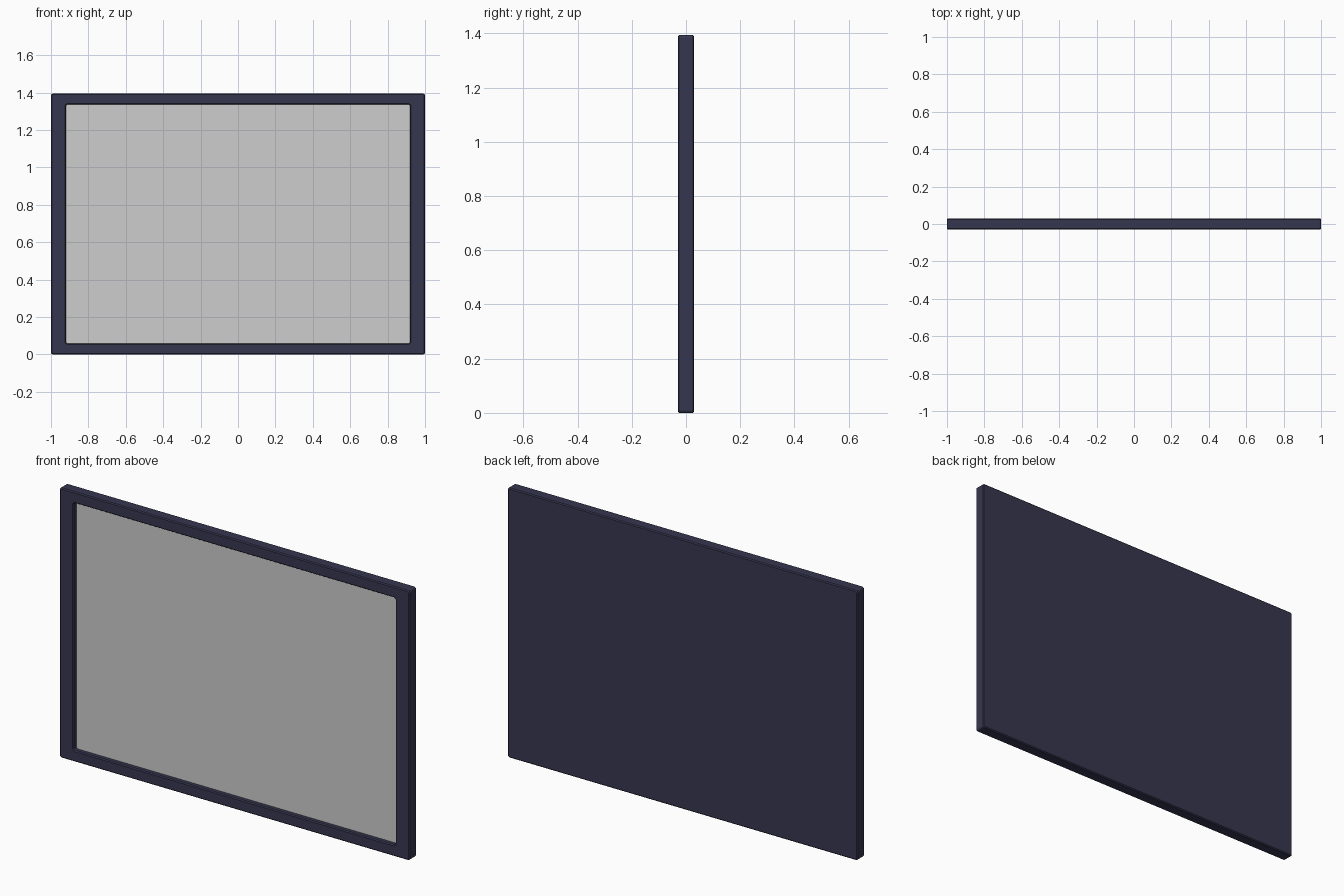
import bpy, bmesh, math

if "Cube" in bpy.data.objects:
    bpy.data.objects.remove(bpy.data.objects["Cube"])

W, H, D = 1.0, 0.697, 0.03      # half width, half height, half depth
OW, OH = 0.925, 0.644           # half size of the front opening
SCREEN_Y = -0.006
SEG = 3


def material(name, rgb):
    m = bpy.data.materials.new(name)
    m.diffuse_color = (*rgb, 1)
    m.use_nodes = True
    m.node_tree.nodes["Principled BSDF"].inputs["Base Color"].default_value = m.diffuse_color
    return m


def ring(bm, w, h, r, y):
    """Rounded rectangle loop facing the front."""
    verts = []
    for sx, sz, start in ((1, 1, 0), (-1, 1, 90), (-1, -1, 180), (1, -1, 270)):
        for i in range(SEG + 1):
            a = math.radians(start + 90 * i / SEG)
            verts.append(bm.verts.new((sx * (w - r) + r * math.cos(a), y,
                                       H + sz * (h - r) + r * math.sin(a))))
    return verts


def build(name, rings, mat, cap_start, cap_end):
    bm = bmesh.new()
    loops = [ring(bm, *r) for r in rings]
    for a, b in zip(loops, loops[1:]):
        n = len(a)
        for i in range(n):
            j = (i + 1) % n
            bm.faces.new((a[i], a[j], b[j], b[i]))
    if cap_start:
        bm.faces.new(loops[0][::-1])
    if cap_end:
        bm.faces.new(loops[-1])
    if cap_start and cap_end:
        bmesh.ops.recalc_face_normals(bm, faces=bm.faces)
    me = bpy.data.meshes.new(name)
    bm.to_mesh(me)
    bm.free()
    me.materials.append(mat)
    ob = bpy.data.objects.new(name, me)
    bpy.context.collection.objects.link(ob)
    return ob


navy = material("dark navy", (0.037, 0.037, 0.079))
grey = material("light grey", (0.61, 0.61, 0.61))

# Frame: back panel, softened outer edges, front border and recess
b = 0.005
build("frame", [
    (W - b, H - b, 0.008, D),
    (W, H, 0.010, D - b),
    (W, H, 0.010, -D + b),
    (W - b, H - b, 0.008, -D),
    (OW, OH, 0.014, -D),
    (OW - b, OH - b, 0.012, -D + b),
    (OW - b, OH - b, 0.012, SCREEN_Y + 0.004),
], navy, True, True)

# Board surface set into the recess
build("board_surface", [
    (OW - b, OH - b, 0.012, SCREEN_Y + 0.003),
    (OW - b, OH - b, 0.012, SCREEN_Y),
], grey, True, True)
